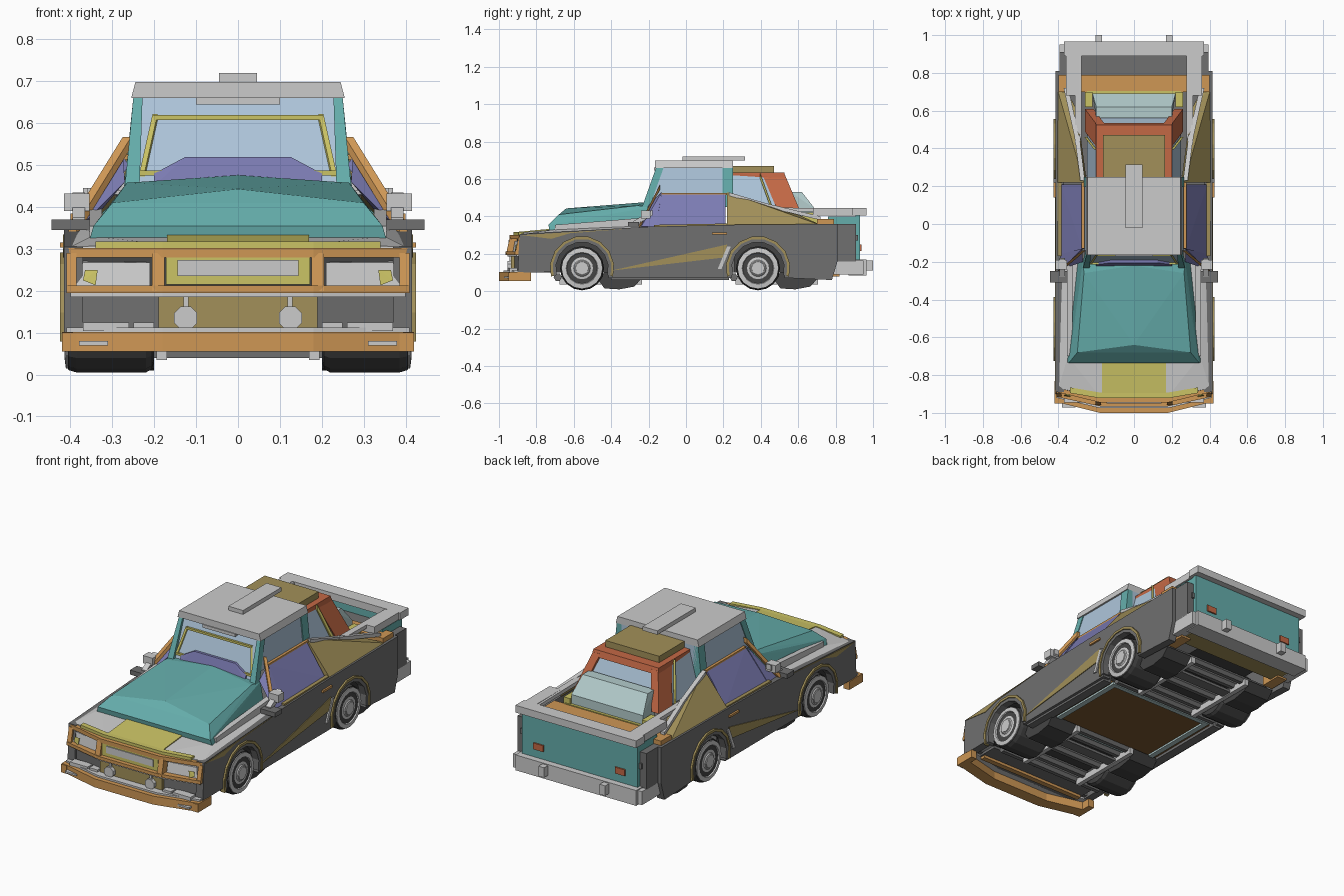
import bpy, bmesh
from math import sin, cos, pi, radians

if "Cube" in bpy.data.objects:
    bpy.data.objects.remove(bpy.data.objects["Cube"])

C = dict(teal=(.13, .42, .41), orange=(.62, .31, .09), yellow=(.6, .55, .13), tan=(.36, .28, .1),
         purple=(.2, .2, .45), glass=(.42, .56, .7), red=(.55, .14, .06), dark=(.06, .06, .06),
         mid=(.16, .16, .16), pale=(.45, .6, .6), brown=(.2, .1, .03), light=(.65, .65, .62))
MATS = {}
for k, c in C.items():
    MATS[k] = bpy.data.materials.new(k)
    MATS[k].diffuse_color = (*c, 1)


def finish(name, bm, color, mirror):
    bmesh.ops.recalc_face_normals(bm, faces=bm.faces)
    me = bpy.data.meshes.new(name)
    bm.to_mesh(me)
    bm.free()
    ob = bpy.data.objects.new(name, me)
    bpy.context.collection.objects.link(ob)
    if color:
        me.materials.append(MATS[color])
    if mirror:
        ob.modifiers.new("mirror", 'MIRROR').use_axis[0] = True


def prism(name, pts, a, b, color=None, mirror=False, axis='x'):
    """Extrude a 2D profile along x (points y,z), y (points x,z) or z (points x,y)."""
    bm = bmesh.new()
    at = {'x': lambda p, t: (t, *p), 'y': lambda p, t: (p[0], t, p[1]), 'z': lambda p, t: (*p, t)}[axis]
    lo = [bm.verts.new(at(p, a)) for p in pts]
    hi = [bm.verts.new(at(p, b)) for p in pts]
    bm.faces.new(lo)
    bm.faces.new(hi[::-1])
    for i in range(len(pts)):
        j = (i + 1) % len(pts)
        bm.faces.new((lo[i], lo[j], hi[j], hi[i]))
    finish(name, bm, color, mirror)


def box(name, x0, x1, y0, y1, z0, z1, color=None, mirror=False):
    prism(name, [(y0, z0), (y1, z0), (y1, z1), (y0, z1)], x0, x1, color, mirror)


def hull(name, pts, color=None, mirror=False, sym=False):
    if sym:
        pts = pts + [(-x, y, z) for x, y, z in pts if x]
    bm = bmesh.new()
    for p in pts:
        bm.verts.new(p)
    r = bmesh.ops.convex_hull(bm, input=bm.verts)
    junk = [v for v in r["geom_interior"] + r["geom_unused"] if isinstance(v, bmesh.types.BMVert)]
    bmesh.ops.delete(bm, geom=list(set(junk)), context='VERTS')
    bmesh.ops.dissolve_limit(bm, angle_limit=radians(1), verts=bm.verts, edges=bm.edges)
    finish(name, bm, color, mirror)


def bar(name, p, q, w, h, color=None, mirror=False):
    """Beam from p to q, w wide in x and h high in z."""
    hull(name, [(x + sx * w / 2, y, z + sz * h / 2) for x, y, z in (p, q)
                for sx in (-1, 1) for sz in (-1, 1)], color, mirror)


def lathe(name, prof, y, z, n, color=None, mirror=True):
    """Spin (x, radius) points about an x-directed axle."""
    bm = bmesh.new()
    rings = [[bm.verts.new((x, y + r * cos(2 * pi * i / n), z + r * sin(2 * pi * i / n)))
              for i in range(n)] for x, r in prof]
    for a, b in zip(rings, rings[1:]):
        for i in range(n):
            bm.faces.new((a[i], a[(i + 1) % n], b[(i + 1) % n], b[i]))
    bm.faces.new(rings[0])
    bm.faces.new(rings[-1])
    finish(name, bm, color, mirror)


def bow(name, w, yf, ys, depth, z0, z1, color=None):
    """Bar across the nose, flat in the middle and swept back at the ends."""
    f = [(-w, ys), (-.18, yf), (.18, yf), (w, ys)]
    prism(name, f + [(x, y + depth) for x, y in f[::-1]], z0, z1, color, axis='z')


def arc(y, r, a0, a1, n, z=.123):
    return [(y + r * cos(radians(a0 + (a1 - a0) * i / n)), z + r * sin(radians(a0 + (a1 - a0) * i / n)))
            for i in range(n + 1)]


AXLES = (-.556, .385)

# Flanks with wheel arches
flank = [(-.9, .1), *arc(AXLES[0], .15, 188, -20, 9), *arc(AXLES[1], .15, 200, -20, 9), (.78, .06),
         (.81, .16), (.81, .36), (.2, .355), (-.2, .345), (-.89, .305)]
prism("body_side", flank, .37, .415, "mid", True)
box("rear_corner", .35, .395, .79, .91, .16, .36, "mid", True)
box("rear_corner_inner", .3, .36, .7, .82, .08, .34, "orange", True)
for y in AXLES:
    prism("arch_lip", arc(y, .172, 195, -15, 9) + arc(y, .158, -15, 195, 9), .4, .425, "tan", True)
    prism("arch_rim", arc(y, .158, 195, -15, 9) + arc(y, .14, -15, 195, 9), .38, .42, "mid", True)
    prism("wheel_well", arc(y, .165, 185, -5, 9) + arc(y, .148, -5, 185, 9), .19, .39, "dark", True)
prism("door_flash", [(-.4, .11), (.2, .18), (.22, .25)], .41, .419, "tan", True)
prism("fender_flash", [(-.88, .3), (-.72, .28), (-.62, .31), (-.3, .335)], .41, .418, "tan", True)
prism("arch_trim", [(.17, .12), (.19, .12), (.24, .24), (.22, .24)], .41, .423, None, True)
box("door_handle", .41, .425, .14, .22, .303, .315, "orange", True)

# Wheels
for y in AXLES:
    lathe("tyre", [(.2, .09), (.205, .11), (.22, .118), (.385, .118), (.405, .112), (.408, .1)], y, .123, 16, "dark")
    lathe("wheel_rim", [(.39, .108), (.411, .108), (.414, .085), (.405, .08), (.41, .045), (.415, .04)], y, .123, 16)
    lathe("wheel_hub", [(.4, .042), (.419, .036)], y, .123, 8, "light")
    lathe("axle", [(-.22, .025), (.22, .025)], y, .123, 8, "mid", False)
    # underbody pods and cross members around each axle
    prism("underbody_pod", [(y + .08, .07), (y + .12, .015), (y + .2, .01), (y + .28, .025), (y + .32, .07),
                            (y + .28, .1), (y + .12, .1)], .2, .36, "dark", True)
    for k in (-.13, -.06, .06, .14, .22, .29):
        lathe("cross_member", [(-.33, .022), (.33, .022)], y + k, .075, 6, "mid", False)
    box("chassis_rail", .17, .195, y - .12, y + .32, .035, .07, None, True)
    box("skid_plate", -.28, .28, y + .14, y + .2, .04, .055, "mid")

# Floor and core
box("chassis_core", -.19, .19, -.86, .78, .1, .29, "dark")
box("cabin_floor", -.36, .36, -.28, .2, .075, .1, "brown")
box("floor_edge", .3, .33, -.28, .2, .065, .08, "pale", True)
for y in (-.3, .2):
    box("floor_edge_cross", -.33, .33, y, y + .025, .065, .08, "pale")
box("sill", .35, .4, -.4, .23, .06, .1, "mid", True)
box("cabin_tub", -.37, .37, -.25, .26, .1, .33, "mid")
box("nose_tray", -.34, .34, -.9, -.74, .1, .115, "mid")
box("nose_beam", -.33, .33, -.86, -.83, .085, .1, "orange")

# Nose
bow("front_bumper", .42, -1, -.94, .07, .055, .102, "orange")
box("bumper_end", .385, .42, -.95, -.83, .055, .1, "orange", True)
bow("bumper_top", .41, -.975, -.92, .08, .1, .112)
bow("lower_valance", .4, -.92, -.88, .06, .11, .19, "mid")
box("valance_center", -.19, .19, -.935, -.9, .11, .19, "tan")
bow("grille_sill", .4, -.955, -.905, .06, .185, .197)
bow("grille_bottom", .41, -.965, -.915, .07, .195, .213, "orange")
bow("grille_top", .405, -.945, -.89, .07, .28, .302, "orange")
bow("grille_back", .4, -.91, -.865, .05, .2, .29, "dark")
hull("grille_post", [(x, y + d, z) for x in (.175, .205) for y, z in ((-.962, .2), (-.942, .29)) for d in (0, .05)],
     "orange", True)
hull("grille_end", [(x, y + d, z) for x in (.385, .41) for y, z in ((-.915, .2), (-.895, .29)) for d in (0, .06)],
     "orange", True)
box("grille_frame", -.172, .172, -.945, -.91, .215, .28, "yellow")
box("grille_insert", -.145, .145, -.95, -.92, .235, .273)
hull("headlight", [(.21, -.925, .213), (.385, -.895, .213), (.21, -.915, .268), (.385, -.885, .268),
                   (.21, -.88, .213), (.385, -.86, .272)], "light", True)
hull("headlight_lamp", [(.34, -.915, .213), (.37, -.91, .225), (.365, -.905, .25), (.335, -.91, .25), (.35, -.88, .23)],
     "yellow", True)
prism("fog_light", [(.125 + .03 * cos(pi * (i + .5) / 4), .135 + .03 * sin(pi * (i + .5) / 4)) for i in range(8)],
      -.955, -.93, "light", True, 'y')
box("fog_bracket", .118, .13, -.945, -.93, .15, .187, None, True)
for x0, x1 in ((.2, .25), (.26, .37)):
    box("marker_lamp", x0, x1, -.945, -.9, .104, .124, "light", True)
box("bumper_lamp", .31, .38, -.972, -.93, .07, .08, None, True)

# Bonnet and raised scoop
hull("bonnet", [(.41, -.87, .29), (.18, -.92, .29), (.4, -.87, .305), (.18, -.915, .312), (.35, -.7, .33), (.36, -.2, .35),
                (.41, -.2, .335), (.41, -.2, .3)], sym=True)
hull("bonnet_stripe", [(.17, -.918, .3), (.17, -.915, .316), (.17, -.7, .336), (.17, -.7, .3)], "yellow", sym=True)
bow("bonnet_lip", .34, -.922, -.895, .03, .3, .318, "yellow")
hull("bonnet_scoop", [(.355, -.73, .32), (.345, -.735, .355), (.3, -.68, .41), (0, -.64, .443), (.265, -.26, .458),
                      (0, -.22, .476), (.27, -.19, .45), (.3, -.2, .34), (0, -.735, .355)], "teal", sym=True)
bar("cowl_side", (.34, -.7, .33), (.34, -.2, .37), .03, .05, None, True)

# Cab
prism("roof", [(-.255, .66), (.255, .66), (.245, .698), (-.245, .698)], -.165, .25, None, axis='y')
box("roof_visor", -.1, .1, -.17, -.13, .645, .662)
box("roof_box", -.045, .045, -.02, .315, .698, .72)
hull("windscreen", [(.255, -.215, .45), (.23, -.145, .66), (.255, -.2, .45), (.23, -.13, .66)], "glass", sym=True)
hull("windscreen_pillar", [(x, y + d, z) for z, y, xs in ((.45, -.235, (.235, .27)), (.66, -.16, (.228, .25)))
                           for x in xs for d in (0, .04)], "teal", True)
for z, y in ((.475, -.214), (.608, -.17)):
    w = .235 - (z - .475) * .25
    box("screen_trim", -w, w, y, y + .012, z, z + .012, "yellow")
bar("screen_trim_side", (.228, -.21, .48), (.198, -.165, .615), .012, .014, "yellow", True)
hull("dashboard", [(.2, -.226, .45), (.2, -.215, .48), (.125, -.206, .52), (.2, -.1, .45), (.125, -.1, .52)],
     "purple", sym=True)
hull("upper_side_glass", [(.262, -.2, .5), (.245, -.14, .66), (.262, .21, .5), (.245, .21, .66), (.24, 0, .55)],
     "glass", True)
hull("rear_pillar", [(x, y, z) for z, xs in ((.45, (.22, .272)), (.66, (.22, .25))) for x in xs for y in (.195, .25)],
     "teal", True)
hull("door_glass", [(.39, -.17, .34), (.275, -.13, .52), (.39, .21, .35), (.275, .21, .52), (.37, -.17, .34),
                    (.26, -.13, .5), (.37, .21, .34), (.26, .21, .5)], "purple", True)
hull("quarter_glass", [(.385, -.24, .345), (.39, -.16, .345), (.275, -.13, .53), (.27, -.2, .46), (.37, -.16, .34)],
     "purple", True)
bar("door_glass_sill", (.395, -.17, .345), (.395, .22, .352), .02, .02, "tan", True)
bar("door_glass_rail", (.27, -.13, .52), (.27, .22, .52), .015, .012, "orange", True)
bar("door_front_post", (.395, -.25, .345), (.265, -.14, .555), .02, .025, "orange", True)
box("cab_back_wall", -.24, .24, .235, .25, .33, .66, "glass")

# Sail panels behind the doors
hull("sail_panel", [(.265, .22, .53), (.41, .22, .35), (.41, .73, .35), (.3, .6, .41), (.28, .3, .47),
                    (.25, .22, .5), (.37, .22, .34), (.37, .73, .34)], "tan", True)
bar("sail_edge", (.272, .23, .52), (.3, .45, .455), .025, .018, None, True)
bar("sail_rail", (.285, .23, .45), (.3, .47, .45), .03, .02, None, True)
bar("sail_rail_rear", (.3, .45, .455), (.36, .72, .39), .025, .02, None, True)

# Mirrors
box("mirror_head", .355, .415, -.24, -.19, .39, .432, None, True)
box("mirror_base", .355, .445, -.31, -.25, .345, .37, "mid", True)
bar("mirror_arm", (.38, -.28, .36), (.38, -.18, .42), .03, .03, None, True)

# Rear canopy
box("canopy_top_box", -.165, .165, .25, .47, .625, .67, "tan")
hull("canopy_roof", [(.2, .25, .6), (.2, .25, .635), (.2, .525, .635), (.205, .535, .6)], "red", sym=True)
hull("canopy_pillar", [(x - d, y, z) for x, z, ys in ((.2, .62, (.41, .53)), (.26, .43, (.49, .61)))
                       for y in ys for d in (0, .045)], "red", True)
hull("canopy_side_glass", [(.2, .25, .62), (.2, .42, .62), (.25, .5, .43), (.25, .25, .43), (.19, .25, .6),
                           (.24, .25, .43)], "glass", True)
bar("canopy_trim", (.205, .395, .62), (.255, .46, .44), .014, .03, "yellow", True)
hull("canopy_rear_glass", [(.17, .515, .61), (.22, .59, .43), (.17, .5, .61), (.22, .575, .43)], "glass", sym=True)
hull("rear_glass_box", [(.2, .56, .38), (.2, .56, .53), (.2, .62, .53), (.22, .69, .44), (.22, .69, .38)],
     "pale", sym=True)
box("canopy_trim_bar", -.25, .25, .685, .705, .36, .39, "yellow")
box("canopy_corner", .22, .26, .62, .7, .36, .42, "yellow", True)

# Bed, tailgate and rear bumper
box("bed_floor", -.37, .37, .26, .92, .27, .3, "mid")
box("bed_crossbar", -.4, .4, .7, .79, .35, .385, "orange")
box("bed_liner", -.35, .35, .79, .92, .3, .36, "mid")
box("tailgate", -.355, .355, .905, .93, .17, .41, "teal")
box("tailgate_side", .335, .355, .76, .92, .17, .4, "teal", True)
box("tail_lamp", .22, .28, .925, .938, .215, .25, "red", True)
box("bed_rail_rear", -.37, .37, .89, .965, .405, .445)
bar("bed_rail", (.325, .68, .425), (.325, .9, .425), .07, .04, None, True)
bar("bed_strut", (.295, .3, .44), (.295, .9, .432), .035, .02, None, True)
box("rear_bumper", -.37, .37, .87, .965, .085, .17)
box("rear_bumper_end", .335, .395, .79, .95, .09, .165, None, True)
box("bumper_block", .17, .205, .95, 1, .11, .165, None, True)
box("rear_valance", -.33, .33, .76, .88, .09, .16, "tan")

for m in bpy.data.materials:
    if m.users and not m.is_grease_pencil:
        m.use_nodes = True
        m.node_tree.nodes["Principled BSDF"].inputs["Base Color"].default_value = m.diffuse_color
